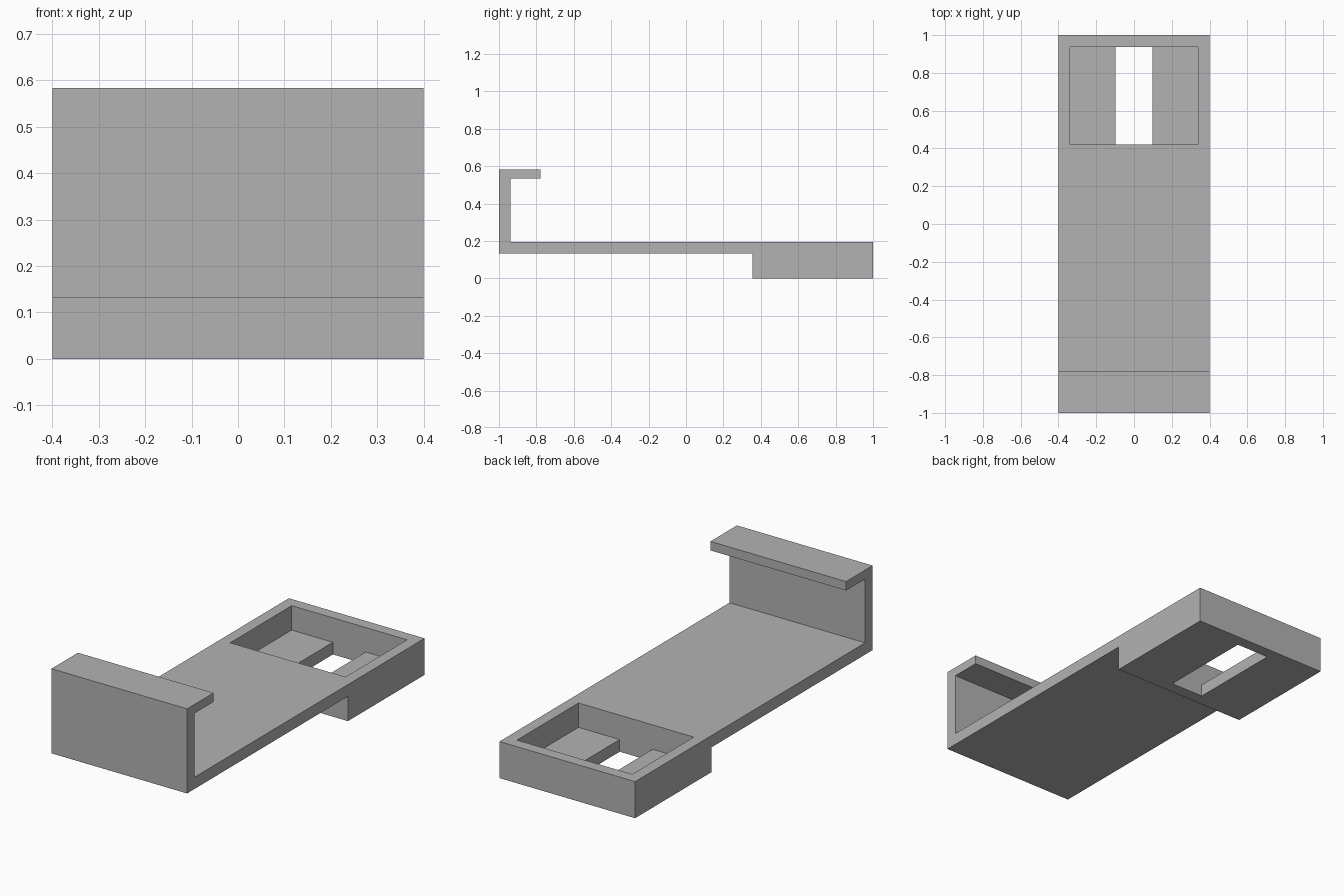
import bpy
import bmesh
from mathutils import Vector

cube = bpy.data.objects.get("Cube")
if cube:
    bpy.data.objects.remove(cube, do_unlink=True)

# Single plain grey material
grey = bpy.data.materials.new("plain_grey")
grey.use_nodes = True
colour = (0.45, 0.45, 0.45, 1.0)
grey.diffuse_color = colour
grey.node_tree.nodes["Principled BSDF"].inputs["Base Color"].default_value = colour


def extrude_profile(name, points, offset):
    """Extrude a closed outline of 3D points along an offset."""
    bm = bmesh.new()
    face = bm.faces.new([bm.verts.new(p) for p in points])
    result = bmesh.ops.extrude_face_region(bm, geom=[face], use_keep_orig=True)
    verts = [v for v in result["geom"] if isinstance(v, bmesh.types.BMVert)]
    bmesh.ops.translate(bm, verts=verts, vec=Vector(offset))
    bmesh.ops.recalc_face_normals(bm, faces=bm.faces)
    mesh = bpy.data.meshes.new(name)
    bm.to_mesh(mesh)
    bm.free()
    mesh.materials.append(grey)
    obj = bpy.data.objects.new(name, mesh)
    bpy.context.scene.collection.objects.link(obj)
    return obj


half_width = 0.40
top, under = 0.195, 0.132

# Side outline: hooked front wall, thin plate and thick rear block
outline = [
    (-1, under), (0.355, under), (0.355, 0), (1, 0), (1, top),
    (-0.937, top), (-0.937, 0.535), (-0.777, 0.535), (-0.777, 0.583), (-1, 0.583),
]
bracket = extrude_profile("hooked_bracket",
                          [(-half_width, y, z) for y, z in outline],
                          (2 * half_width, 0, 0))

# T-shaped cutter: wide pocket above a narrow through slot
pocket, slot, floor = 0.34, 0.097, 0.065
section = [
    (-pocket, 0.3), (-pocket, floor), (-slot, floor), (-slot, -0.1),
    (slot, -0.1), (slot, floor), (pocket, floor), (pocket, 0.3),
]
cutter = extrude_profile("pocket_cutter",
                         [(x, 0.42, z) for x, z in section], (0, 0.518, 0))
cutter.hide_render = True
cutter.hide_viewport = True

cut = bracket.modifiers.new("pocket_and_slot", 'BOOLEAN')
cut.operation = 'DIFFERENCE'
cut.solver = 'EXACT'
cut.object = cutter

# Apply the cut and remove the helper
bpy.context.view_layer.update()
graph = bpy.context.evaluated_depsgraph_get()
finished = bpy.data.meshes.new_from_object(bracket.evaluated_get(graph))
bracket.modifiers.clear()
bracket.data = finished
bpy.data.objects.remove(cutter, do_unlink=True)
